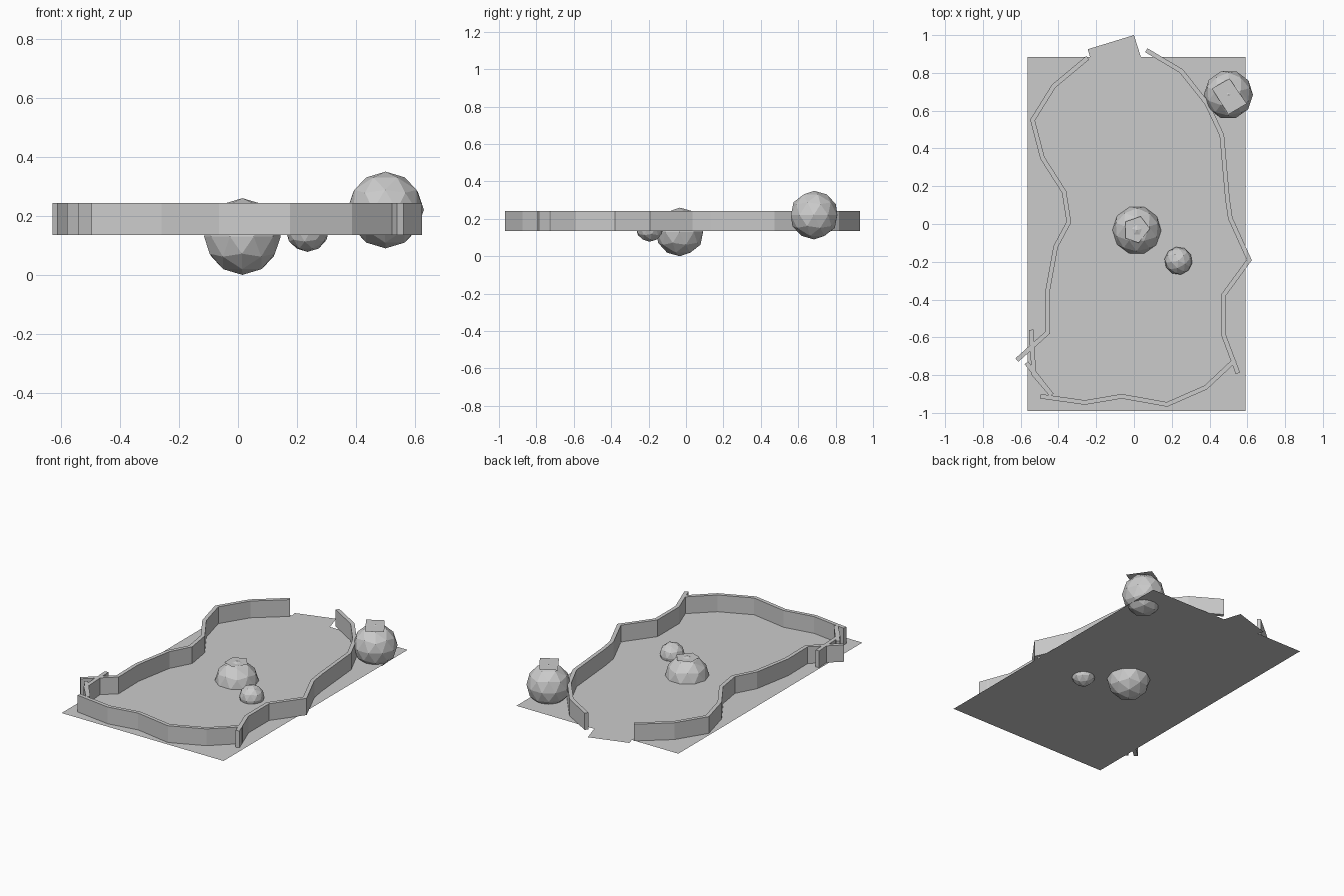
import bpy, bmesh
from mathutils import Vector

cube = bpy.data.objects.get("Cube")
if cube:
    bpy.data.objects.remove(cube, do_unlink=True)

FLOOR, TOP, THICK = 0.135, 0.243, 0.024

stone = bpy.data.materials.new("plain_grey")
stone.use_nodes = True
grey = (0.6, 0.6, 0.6, 1)
stone.diffuse_color = grey
stone.node_tree.nodes["Principled BSDF"].inputs["Base Color"].default_value = grey


def finish(name, bm):
    mesh = bpy.data.meshes.new(name)
    bm.to_mesh(mesh)
    bm.free()
    mesh.materials.append(stone)
    ob = bpy.data.objects.new(name, mesh)
    bpy.context.collection.objects.link(ob)
    return ob


def sheet(name, outline, z):
    """Flat upward-facing polygon."""
    bm = bmesh.new()
    face = bm.faces.new([bm.verts.new((x, y, z)) for x, y in outline])
    face.normal_update()
    if face.normal.z < 0:
        face.normal_flip()
    finish(name, bm)


def wall(name, path):
    """Mitred strip of constant thickness along a path."""
    pts = [Vector(p) for p in path]
    bm = bmesh.new()
    rings = []
    for i, p in enumerate(pts):
        before = (p - pts[i - 1]).normalized() if i else None
        after = (pts[i + 1] - p).normalized() if i < len(pts) - 1 else None
        before, after = before or after, after or before
        along = (before + after).normalized()
        side = Vector((-along.y, along.x)) * THICK / 2 / along.dot(before)
        a, b = p + side, p - side
        rings.append([bm.verts.new((q.x, q.y, z))
                      for q, z in ((a, FLOOR), (b, FLOOR), (b, TOP), (a, TOP))])
    for r, s in zip(rings, rings[1:]):
        for k in range(4):
            n = (k + 1) % 4
            bm.faces.new((r[k], r[n], s[n], s[k]))
    bm.faces.new(rings[0])
    bm.faces.new(rings[-1])
    bmesh.ops.recalc_face_normals(bm, faces=bm.faces)
    finish(name, bm)


def boulder(name, radius, centre, turn):
    bm = bmesh.new()
    bmesh.ops.create_icosphere(bm, subdivisions=2, radius=radius)
    ob = finish(name, bm)
    ob.location = centre
    ob.rotation_euler.z = turn


# Ground and the tilted patch at the back
sheet("ground", [(-0.565, -0.99), (0.59, -0.99), (0.59, 0.885), (-0.565, 0.885)], FLOOR)
sheet("back_patch", [(0, 1), (-0.245, 0.925), (-0.095, 0.437), (0.154, 0.51)], FLOOR - 0.001)

# Winding enclosure walls
wall("right_wall", [(-0.62, -0.72), (-0.457, -0.575), (-0.46, -0.37), (-0.415, -0.12),
                    (-0.345, 0.01), (-0.37, 0.17), (-0.485, 0.35), (-0.537, 0.55),
                    (-0.425, 0.73), (-0.245, 0.88)])
wall("left_wall", [(0.065, 0.92), (0.25, 0.81), (0.385, 0.64), (0.465, 0.47),
                   (0.495, 0.13), (0.51, 0.03), (0.61, -0.19), (0.475, -0.375),
                   (0.475, -0.59), (0.55, -0.79)])
wall("front_wall", [(0.535, -0.72), (0.38, -0.865), (0.175, -0.955), (-0.065, -0.912),
                    (-0.26, -0.945), (-0.495, -0.912)])
wall("corner_wall", [(-0.57, -0.735), (-0.435, -0.905)])
wall("corner_spur", [(-0.545, -0.56), (-0.53, -0.795), (-0.44, -0.9)])

# Faceted boulders, each large one with a flat plate on top
boulder("centre_boulder", 0.13, (0.015, -0.033, 0.13), 0.3)
boulder("small_boulder", 0.074, (0.235, -0.195, 0.152), 0.8)
boulder("corner_boulder", 0.13, (0.5, 0.685, 0.22), 0.3)
sheet("centre_plate", [(-0.045, 0.013), (0.035, 0.04), (0.085, -0.025),
                       (0.025, -0.1), (-0.045, -0.075)], 0.252)
sheet("corner_plate", [(0.412, 0.717), (0.505, 0.77), (0.597, 0.637), (0.5, 0.58)], 0.347)
